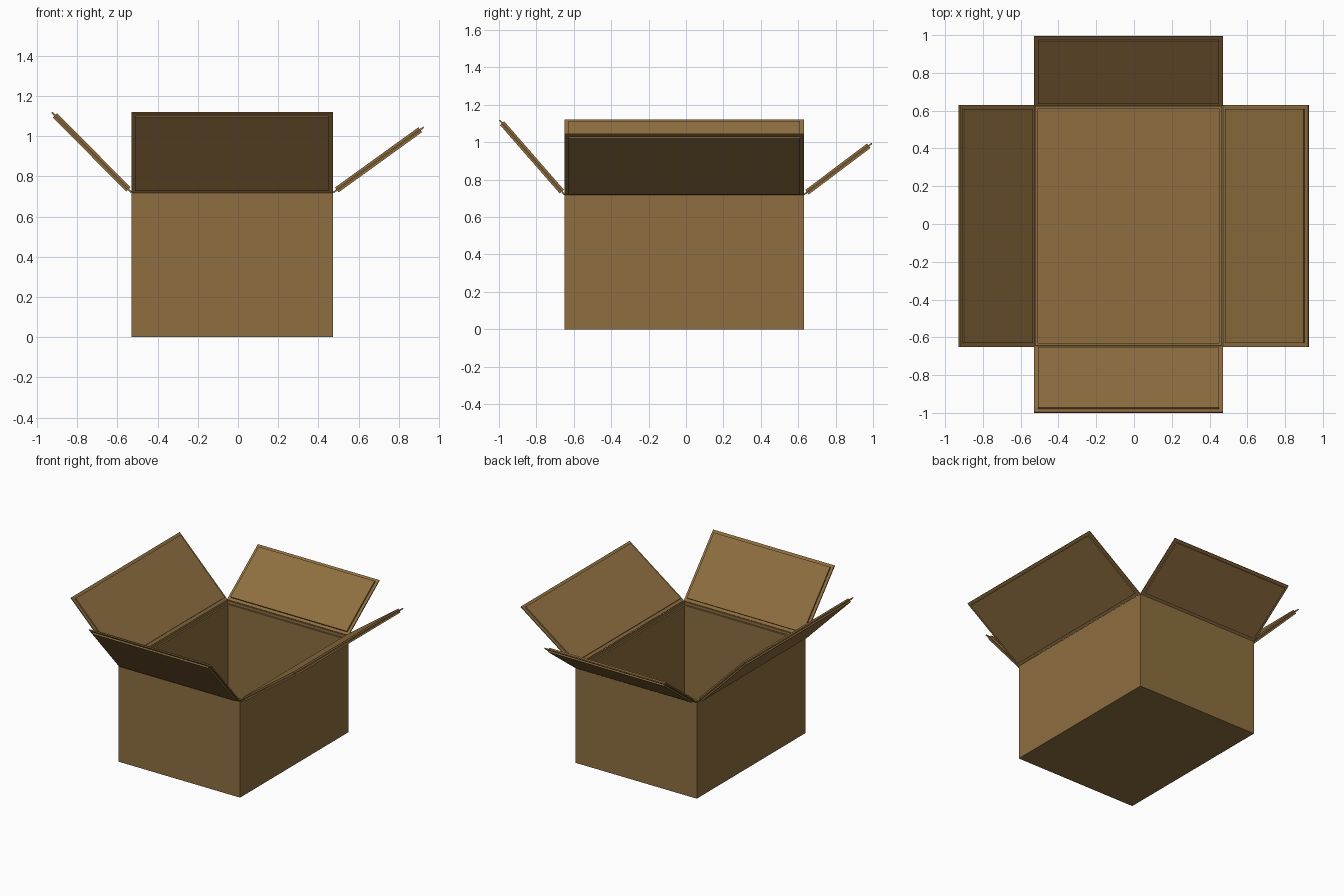
import bpy, bmesh, math
from mathutils import Matrix, Vector

if "Cube" in bpy.data.objects:
    bpy.data.objects.remove(bpy.data.objects["Cube"])

X0, X1, Y0, Y1, H = -0.53, 0.472, -0.65, 0.63, 0.72
SHEET, PAD, BORDER = 0.008, 0.011, 0.021

card = bpy.data.materials.new("cardboard")
card.diffuse_color = (0.27, 0.155, 0.05, 1)
card.use_nodes = True
card.node_tree.nodes["Principled BSDF"].inputs["Base Color"].default_value = card.diffuse_color


def finish(bm, name):
    bmesh.ops.recalc_face_normals(bm, faces=bm.faces)
    me = bpy.data.meshes.new(name)
    bm.to_mesh(me)
    bm.free()
    me.materials.append(card)
    ob = bpy.data.objects.new(name, me)
    bpy.context.collection.objects.link(ob)
    return ob


def block(sx, sy, sz, centre):
    bm = bmesh.new()
    bmesh.ops.create_cube(bm, size=1, matrix=Matrix.Translation(centre) @ Matrix.Diagonal((sx, sy, sz, 1)))
    return bm


def facing(bm, sign):
    return max(bm.faces, key=lambda f: f.calc_center_median().z * sign)


def inset_push(bm, face, inset, dz):
    # inset a flat face, then extrude it straight along z
    bmesh.ops.inset_region(bm, faces=[face], thickness=inset, use_even_offset=True)
    new = bmesh.ops.extrude_discrete_faces(bm, faces=[face])["faces"][0]
    bmesh.ops.translate(bm, verts=new.verts, vec=(0, 0, dz))
    return new


# Box body: thin outer rim, stepped inner lining, open cavity
bm = block(X1 - X0, Y1 - Y0, H, Vector(((X0 + X1) / 2, (Y0 + Y1) / 2, H / 2)))
top = facing(bm, 1)
step = inset_push(bm, top, 0.009, -BORDER)
inset_push(bm, step, 0.012, -(H - BORDER - 0.02))
finish(bm, "box_body")


# Flaps: thin sheet with a raised pad on each side, hinged on the rim
def flap(name, hinge, yaw, run, rise, width):
    length = math.hypot(run, rise)
    bm = block(length, width, SHEET, Vector((length / 2, 0, 0)))
    faces = [(facing(bm, 1), PAD), (facing(bm, -1), -PAD)]
    for f, dz in faces:
        inset_push(bm, f, BORDER, dz)
    ob = finish(bm, name)
    ob.matrix_world = (Matrix.Translation(hinge) @ Matrix.Rotation(math.radians(yaw), 4, 'Z')
                       @ Matrix.Rotation(-math.atan2(rise, run), 4, 'Y'))


cx, cy = (X0 + X1) / 2, (Y0 + Y1) / 2
flap("left_flap", (X0, cy, H), 180, 0.395, 0.398, Y1 - Y0)
flap("right_flap", (X1 + 0.002, cy, H), 0, 0.449, 0.324, Y1 - Y0)
flap("front_flap", (cx, Y0, H), -90, 0.347, 0.398, X1 - X0)
flap("back_flap", (cx, Y1, H), 90, 0.364, 0.274, X1 - X0)
